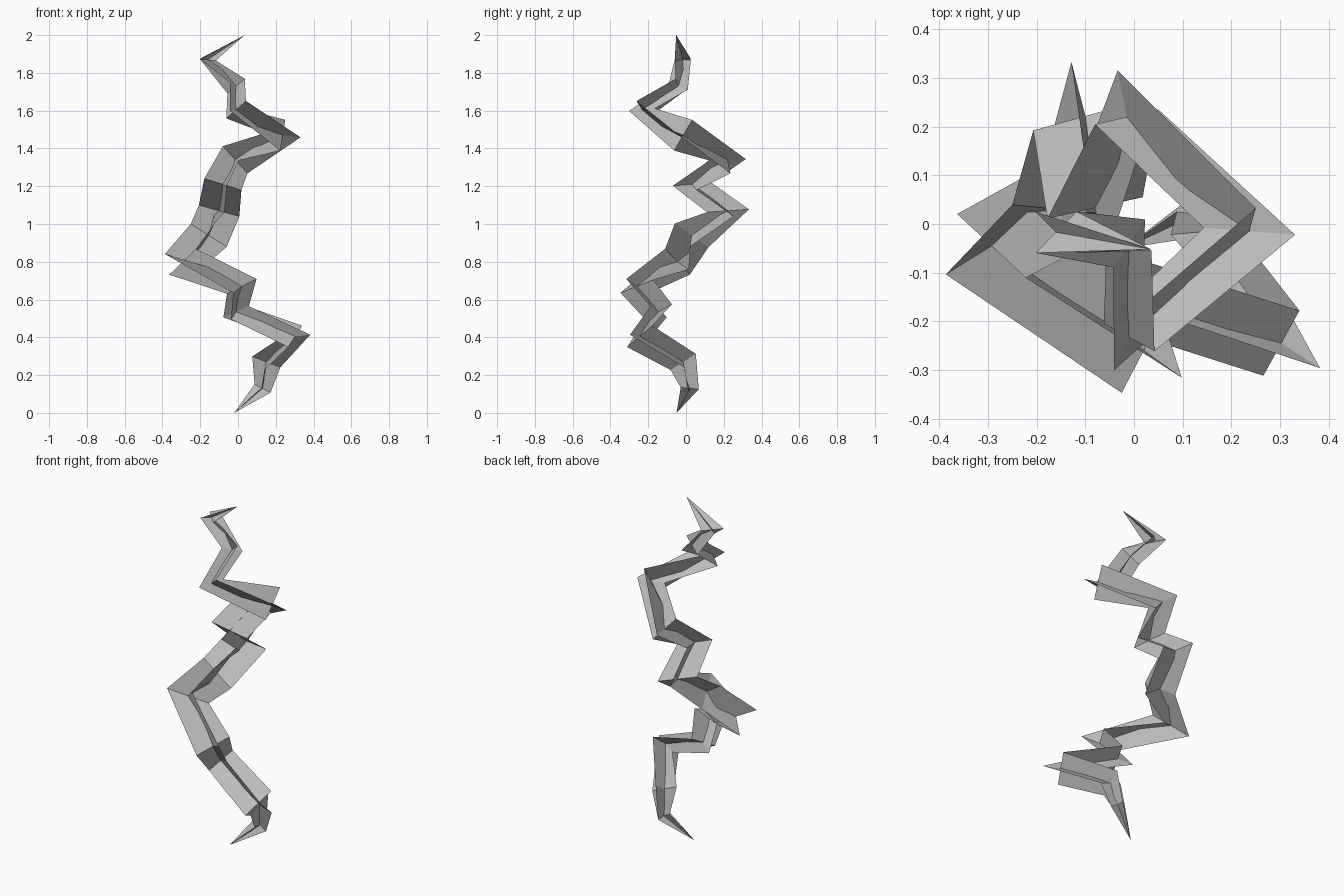
import bpy
import bmesh
from math import cos, sin, pi, radians
from mathutils import Vector

cube = bpy.data.objects.get("Cube")
if cube:
    bpy.data.objects.remove(cube, do_unlink=True)

# Single grey material
grey = bpy.data.materials.new("plain_grey")
grey.use_nodes = True
colour = (0.5, 0.5, 0.5, 1)
grey.diffuse_color = colour
grey.node_tree.nodes["Principled BSDF"].inputs["Base Color"].default_value = colour

# Zigzag path: x, y, z, half width, roll in degrees
JOINTS = [
    (0.13, 0.02, 0.13, 0.048, -5),
    (0.15, -0.015, 0.27, 0.08, -8),
    (0.303, -0.245, 0.405, 0.095, -25),
    (-0.01, -0.145, 0.535, 0.085, -22),
    (0.02, -0.26, 0.67, 0.104, -30),
    (-0.293, -0.045, 0.80, 0.118, -53),
    (-0.155, 0.03, 0.94, 0.113, -72),
    (-0.10, 0.222, 1.07, 0.115, -75),
    (-0.08, 0.033, 1.21, 0.105, -78),
    (-0.015, 0.22, 1.34, 0.098, -74),
    (0.237, -0.015, 1.47, 0.095, -98),
    (-0.01, -0.233, 1.605, 0.075, -121),
    (-0.01, -0.04, 1.73, 0.062, -125),
    (-0.16, -0.017, 1.87, 0.06, -135),
]
BOTTOM = Vector((-0.02, -0.05, 0))
TOP = Vector((0.035, -0.052, 2))
PATH = [BOTTOM] + [Vector(j[:3]) for j in JOINTS] + [TOP]


def joint_edges(k, turn):
    """Two opposite ribbon edge points in the mitre plane of joint k."""
    radius, roll = JOINTS[k][3:]
    before, centre, after = PATH[k:k + 3]
    t = ((centre - before).normalized() + (after - centre).normalized()).normalized()
    u = Vector((1, 0, 0))
    u = (u - t * u.dot(t)).normalized()
    a = radians(roll) + turn
    out = (u * cos(a) + t.cross(u) * sin(a)) * radius
    return centre + out, centre - out


def ribbon(name, turn):
    """Flat zigzag strip along the path, pointed at both ends."""
    bm = bmesh.new()
    pairs = [[bm.verts.new(p) for p in joint_edges(k, turn)]
             for k in range(len(JOINTS))]
    for a, b in zip(pairs, pairs[1:]):
        bm.faces.new((a[0], a[1], b[1], b[0]))
    bm.faces.new((bm.verts.new(BOTTOM), pairs[0][1], pairs[0][0]))
    bm.faces.new((pairs[-1][0], pairs[-1][1], bm.verts.new(TOP)))
    bmesh.ops.recalc_face_normals(bm, faces=bm.faces)
    mesh = bpy.data.meshes.new(name)
    bm.to_mesh(mesh)
    bm.free()
    mesh.materials.append(grey)
    bpy.context.collection.objects.link(bpy.data.objects.new(name, mesh))


# Two ribbons crossing at right angles along the same bolt
ribbon("bolt_ribbon", 0)
ribbon("bolt_cross_ribbon", pi / 2)
